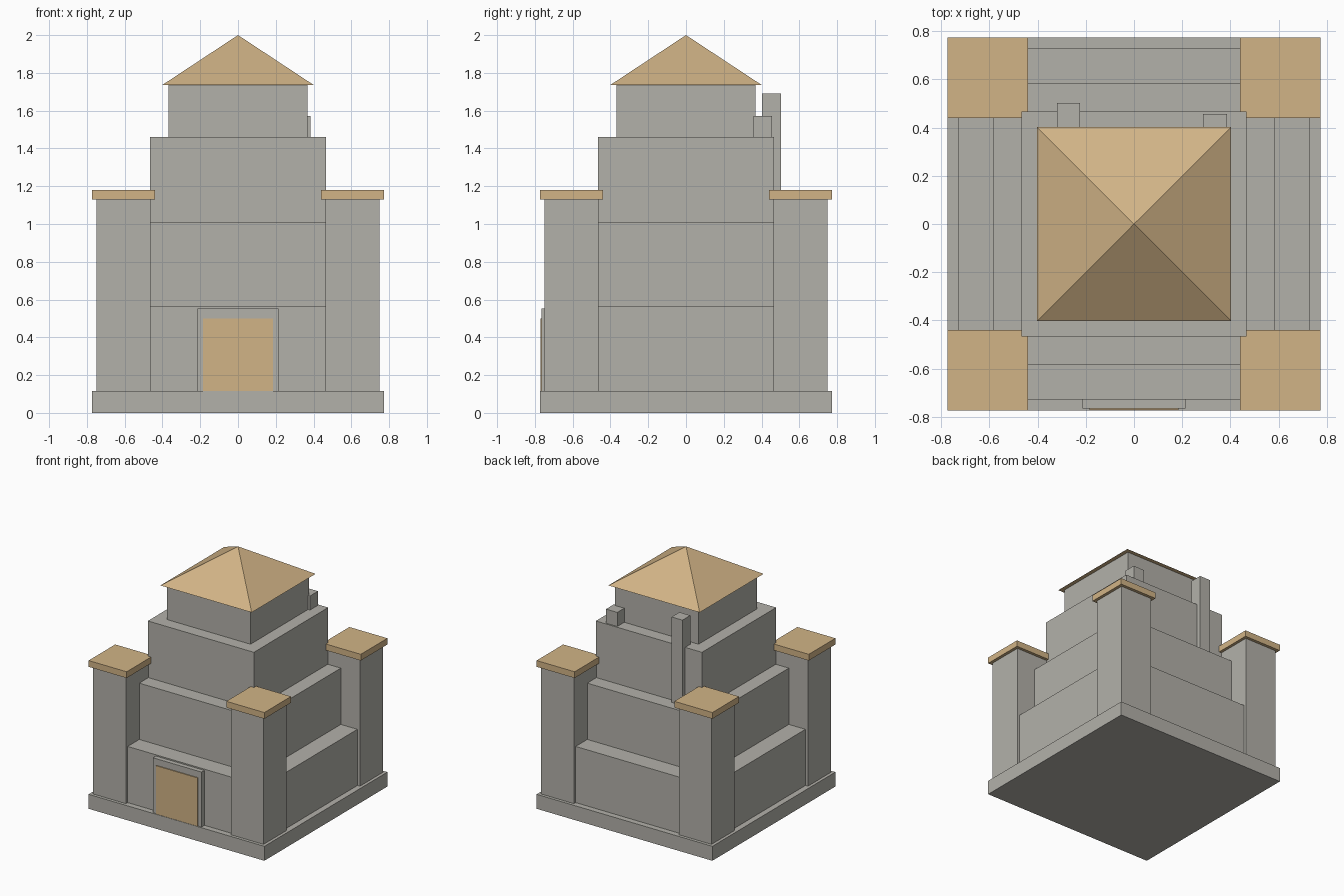
import bpy
import bmesh

if "Cube" in bpy.data.objects:
    bpy.data.objects.remove(bpy.data.objects["Cube"])


def material(name, rgb):
    m = bpy.data.materials.new(name)
    m.diffuse_color = (*rgb, 1.0)
    m.use_nodes = True
    m.node_tree.nodes["Principled BSDF"].inputs["Base Color"].default_value = m.diffuse_color
    return m


STONE = material("grey stone", (0.45, 0.44, 0.40))
TAN = material("tan wood", (0.64, 0.455, 0.24))


def finish(name, bm, mat):
    mesh = bpy.data.meshes.new(name)
    bm.to_mesh(mesh)
    bm.free()
    mesh.materials.append(mat)
    obj = bpy.data.objects.new(name, mesh)
    bpy.context.collection.objects.link(obj)
    return obj


def box(name, x, y, z, mat):
    """Box from (min, max) ranges on each axis."""
    bm = bmesh.new()
    bmesh.ops.create_cube(bm, size=1.0)
    for v in bm.verts:
        v.co = [r[0] if c < 0 else r[1] for c, r in zip(v.co, (x, y, z))]
    return finish(name, bm, mat)


def block(name, half, z, mat):
    """Square block centred on the z axis."""
    return box(name, (-half, half), (-half, half), z, mat)


# Base slab and stepped tiers
block("base_slab", 0.774, (0, 0.115), STONE)
block("lower_tier", 0.728, (0.115, 0.562), STONE)
block("middle_tier", 0.582, (0.562, 1.01), STONE)
block("upper_tier", 0.467, (1.01, 1.46), STONE)
block("top_room", 0.368, (1.46, 1.735), STONE)

# Pyramid roof
bm = bmesh.new()
h = 0.402
corners = [bm.verts.new((sx * h, sy * h, 1.735))
           for sx, sy in ((-1, -1), (1, -1), (1, 1), (-1, 1))]
apex = bm.verts.new((0, 0, 2.0))
bm.faces.new(corners[::-1])
for i in range(4):
    bm.faces.new((corners[i], corners[(i + 1) % 4], apex))
finish("pyramid_roof", bm, TAN)

# Four corner towers with flat caps
for sx, side in ((-1, "left"), (1, "right")):
    for sy, end in ((-1, "front"), (1, "back")):
        def span(s, a, b):
            return tuple(sorted((s * a, s * b)))
        box(f"{end}_{side}_tower", span(sx, 0.462, 0.75),
            span(sy, 0.462, 0.75), (0.115, 1.13), STONE)
        box(f"{end}_{side}_cap", span(sx, 0.439, 0.774),
            span(sy, 0.439, 0.774), (1.13, 1.18), TAN)

# Doorway
box("door_frame", (-0.214, 0.214), (-0.764, -0.70), (0.115, 0.552), STONE)
box("door", (-0.184, 0.184), (-0.771, -0.75), (0.115, 0.50), TAN)

# Chimneys at the back
box("tall_chimney", (-0.32, -0.224), (0.403, 0.502), (1.01, 1.69), STONE)
box("short_chimney", (0.286, 0.385), (0.357, 0.456), (1.46, 1.572), STONE)
